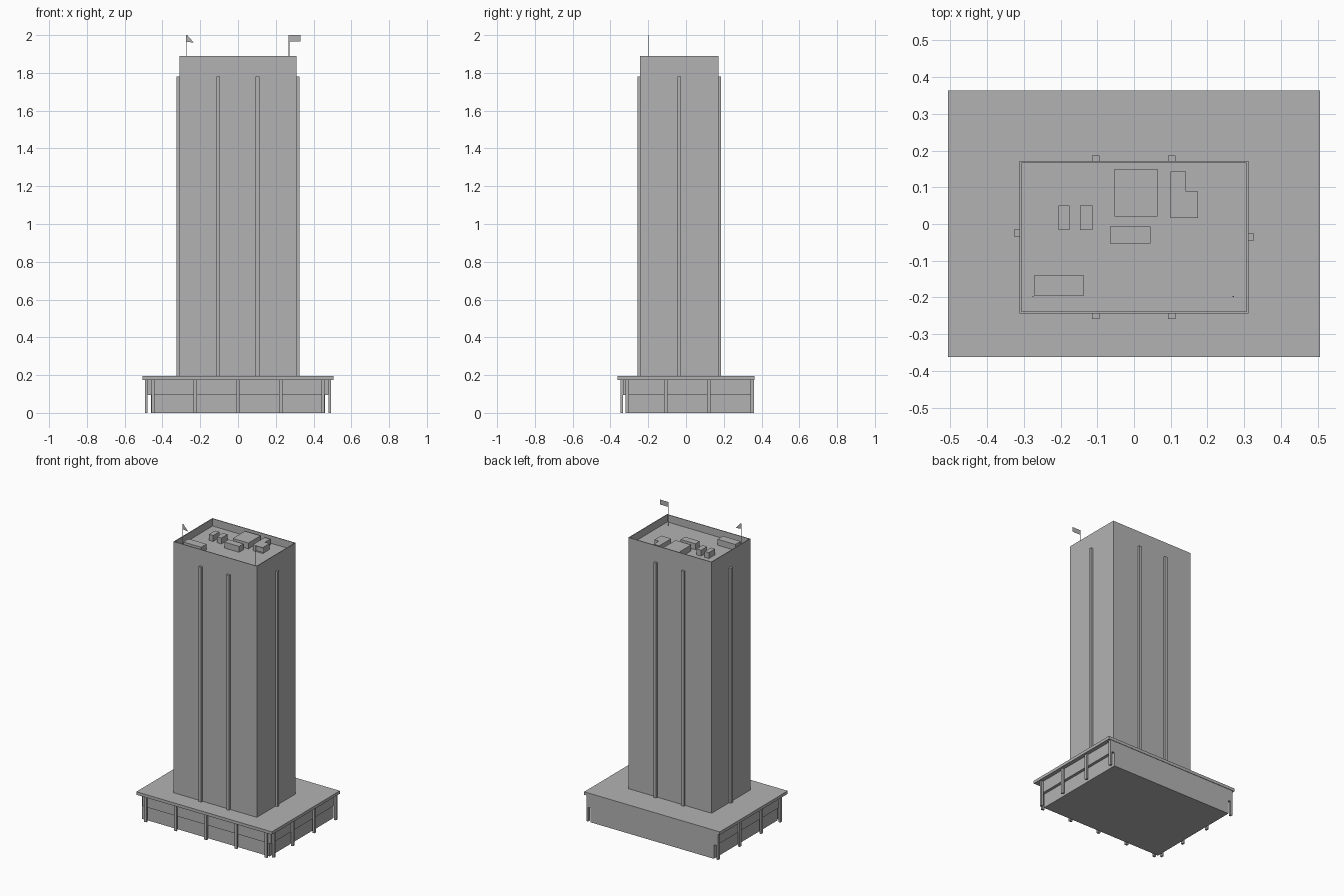
import bpy
import bmesh

cube = bpy.data.objects.get("Cube")
if cube:
    bpy.data.objects.remove(cube, do_unlink=True)

grey = bpy.data.materials.new("concrete_grey")
grey.use_nodes = True
COLOUR = (0.45, 0.45, 0.45, 1)
grey.diffuse_color = COLOUR
grey.node_tree.nodes["Principled BSDF"].inputs["Base Color"].default_value = COLOUR


def finish(name, bm):
    mesh = bpy.data.meshes.new(name)
    bm.to_mesh(mesh)
    bm.free()
    mesh.materials.append(grey)
    obj = bpy.data.objects.new(name, mesh)
    bpy.context.collection.objects.link(obj)
    return obj


def prism(name, outline, z0, z1):
    """Extrude a flat outline upward."""
    bm = bmesh.new()
    face = bm.faces.new([bm.verts.new((x, y, z0)) for x, y in outline])
    top = bmesh.ops.extrude_face_region(bm, geom=[face])["geom"]
    for v in top:
        if isinstance(v, bmesh.types.BMVert):
            v.co.z = z1
    bmesh.ops.recalc_face_normals(bm, faces=bm.faces)
    return finish(name, bm)


def box(name, x0, x1, y0, y1, z0, z1):
    return prism(name, [(x0, y0), (x1, y0), (x1, y1), (x0, y1)], z0, z1)


def flag(name, x, y, points):
    bm = bmesh.new()
    bm.faces.new([bm.verts.new((x + dx, y, z)) for dx, z in points])
    return finish(name, bm)


# Podium: recessed lower storey, wider upper storey, roof slab
SLAB_Z = 0.195
BACK = 0.36
box("podium_lower", -0.46, 0.46, -0.319, BACK, 0, 0.095)
box("podium_upper", -0.479, 0.479, -0.334, BACK, 0.095, 0.175)
box("podium_slab", -0.506, 0.506, -0.362, 0.363, 0.175, SLAB_Z)

# Podium posts along the front and both sides
HALF = 0.009
for x in (-0.45, -0.226, 0, 0.226, 0.45):
    box("front_post", x - HALF, x + HALF, -0.348, -0.334, 0, 0.175)
for y in (-0.311, -0.108, 0.121, BACK - HALF):
    for side in (-1, 1):
        a, b = sorted((side * 0.479, side * 0.492))
        box("side_post", a, b, y - HALF, y + HALF, 0, 0.175)

# Tower with a sunken roof behind a thin parapet
X, Y0, Y1, TOP, ROOF = 0.311, -0.243, 0.171, 1.89, 1.84
tower = box("tower", -X, X, Y0, Y1, SLAB_Z, TOP)
bm = bmesh.new()
bm.from_mesh(tower.data)
bm.normal_update()
roof = max(bm.faces, key=lambda f: f.calc_center_median().z)
bmesh.ops.inset_region(bm, faces=[roof], thickness=0.007)
moved = bmesh.ops.extrude_face_region(bm, geom=[roof])
for v in moved["geom"]:
    if isinstance(v, bmesh.types.BMVert):
        v.co.z = ROOF
if roof.is_valid:
    bmesh.ops.delete(bm, geom=[roof], context="FACES_ONLY")
bmesh.ops.recalc_face_normals(bm, faces=bm.faces)
bm.to_mesh(tower.data)
bm.free()

# Tall ribs on the tower walls
RIB_TOP, RIB, OUT = 1.78, 0.01, 0.015
for x in (-0.104, 0.103):
    box("front_rib", x - RIB, x + RIB, Y0 - OUT, Y0, SLAB_Z, RIB_TOP)
    box("back_rib", x - RIB, x + RIB, Y1, Y1 + OUT, SLAB_Z, RIB_TOP)
box("right_rib", -X - OUT, -X, -0.034, -0.015, SLAB_Z, RIB_TOP)
box("left_rib", X, X + OUT, -0.045, -0.026, SLAB_Z, RIB_TOP)

# Rooftop plant
UNIT_TOP = 1.88
for name, x0, x1, y0, y1 in (
    ("main_plant_room", -0.053, 0.064, 0.02, 0.149),
    ("small_vent_a", -0.206, -0.175, -0.016, 0.05),
    ("small_vent_b", -0.147, -0.113, -0.016, 0.05),
    ("middle_unit", -0.065, 0.045, -0.053, -0.007),
    ("corner_unit", -0.271, -0.138, -0.196, -0.139),
):
    box(name, x0, x1, y0, y1, ROOF, UNIT_TOP)
prism("stepped_unit", [(0.099, 0.016), (0.174, 0.016), (0.174, 0.088),
                       (0.141, 0.088), (0.141, 0.143), (0.099, 0.143)], ROOF, UNIT_TOP)

# Flagpoles with flat flags
POLE_Y, R = -0.197, 0.0015
for x in (-0.275, 0.27):
    box("flagpole", x - R, x + R, POLE_Y - R, POLE_Y + R, ROOF, 2.0)
flag("pennant", -0.275, POLE_Y, [(0, 1.965), (0.04, 1.96), (0.035, 1.967), (0.006, 2.0), (0, 2.0)])
flag("square_flag", 0.27, POLE_Y, [(0, 1.967), (0.062, 1.967), (0.062, 2.0), (0, 2.0)])
